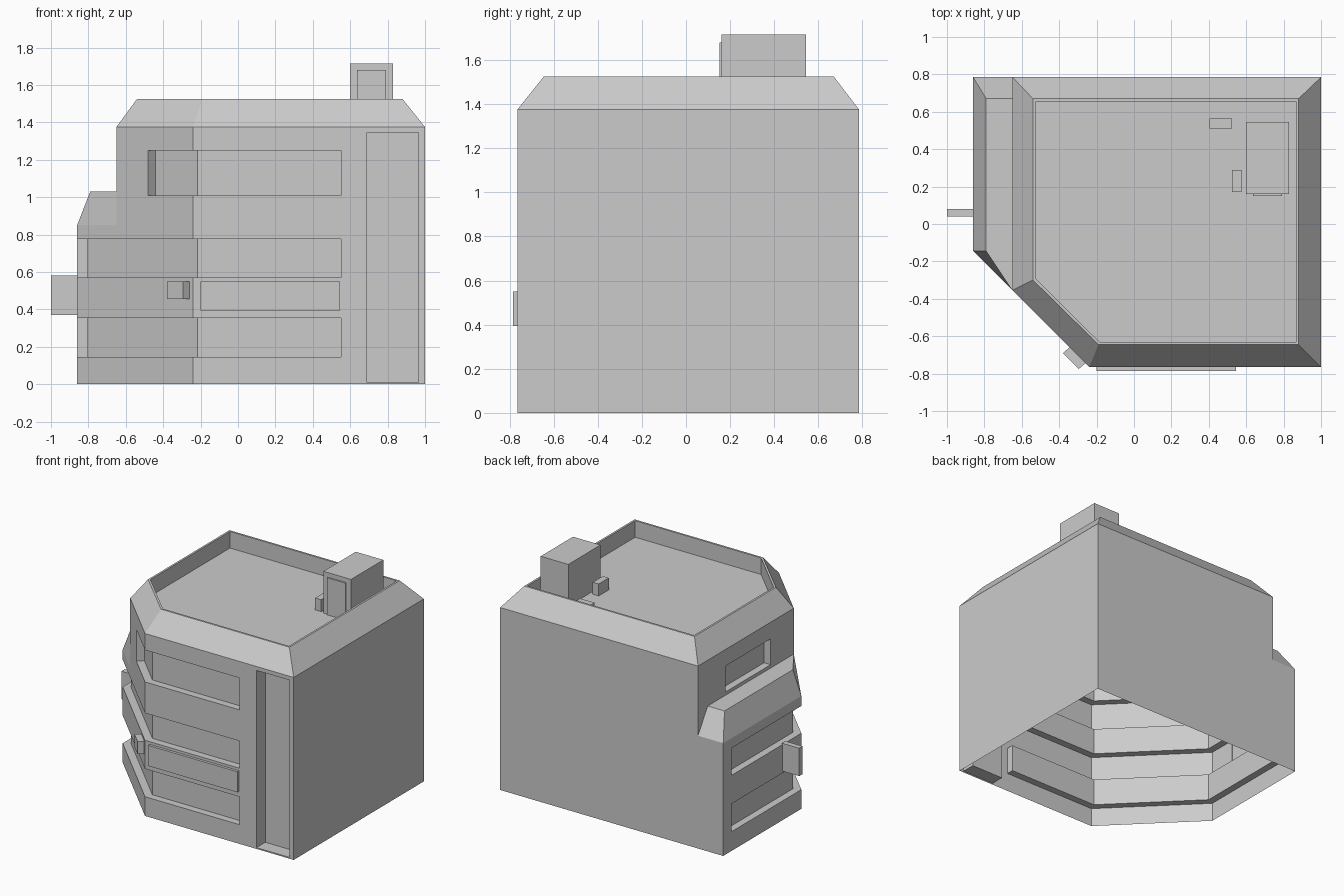
import bpy, bmesh

cube = bpy.data.objects.get("Cube")
if cube:
    bpy.data.objects.remove(cube, do_unlink=True)

grey = bpy.data.materials.new("light_grey")
grey.use_nodes = True
grey.diffuse_color = (0.6, 0.6, 0.6, 1)
grey.node_tree.nodes["Principled BSDF"].inputs["Base Color"].default_value = grey.diffuse_color


def loft(name, rings):
    """Closed solid through plan outlines, each given as (z, points)."""
    bm = bmesh.new()
    loops = [[bm.verts.new((x, y, z)) for x, y in pts] for z, pts in rings]
    n = len(loops[0])
    for low, high in zip(loops, loops[1:]):
        for i in range(n):
            j = (i + 1) % n
            bm.faces.new((low[i], low[j], high[j], high[i]))
    bm.faces.new(loops[0][::-1])
    bm.faces.new(loops[-1])
    bmesh.ops.recalc_face_normals(bm, faces=bm.faces)
    mesh = bpy.data.meshes.new(name)
    bm.to_mesh(mesh)
    bm.free()
    mesh.materials.append(grey)
    obj = bpy.data.objects.new(name, mesh)
    bpy.context.collection.objects.link(obj)
    return obj


def prism(name, pts, z0, z1):
    return loft(name, [(z0, pts), (z1, pts)])


def box(name, x0, x1, y0, y1, z0, z1):
    return prism(name, [(x0, y0), (x1, y0), (x1, y1), (x0, y1)], z0, z1)


def combine(target, tool, operation):
    tool.hide_render = True
    mod = target.modifiers.new("combine", "BOOLEAN")
    mod.operation, mod.object, mod.solver = operation, tool, "EXACT"
    bpy.context.view_layer.objects.active = target
    bpy.ops.object.modifier_apply(modifier=mod.name)
    bpy.data.objects.remove(tool, do_unlink=True)


FRONT, BACK, ROOF = -0.765, 0.785, 1.40

# Main block with sloped eaves and a sunken roof
wall = [(1, BACK), (-0.65, BACK), (-0.65, -0.355), (-0.24, FRONT), (1, FRONT)]
rim = [(0.88, 0.67), (-0.54, 0.67), (-0.54, -0.30), (-0.19, -0.645), (0.88, -0.645)]
inner = [(0.865, 0.655), (-0.525, 0.655), (-0.525, -0.293), (-0.185, -0.63), (0.865, -0.63)]
building = loft("building", [(0, wall), (1.375, wall), (1.525, rim), (1.525, inner), (ROOF, inner)])

# Lower side wing with a sloped top
base = [(-0.5, BACK), (-0.86, BACK), (-0.86, -0.145), (-0.65, -0.355), (-0.5, -0.355)]
top = [(-0.5, 0.67), (-0.79, 0.67), (-0.79, -0.145), (-0.65, -0.355), (-0.5, -0.355)]
wing = loft("wing", [(0, base), (0.85, base), (1.03, top)])
combine(building, wing, "UNION")

# Window bands that wrap around the chamfered corner
front_part = [(-0.4, -1.0), (0.55, -1.0), (0.55, -0.71), (-0.217, -0.71)]
low_band = front_part + [(-0.805, -0.122), (-0.805, 0.685), (-1.1, 0.685), (-1.1, -0.3)]
high_band = front_part + [(-0.441, -0.486), (-0.68, -0.725)]
for outline, z0, z1 in ((low_band, 0.145, 0.355), (low_band, 0.57, 0.775), (high_band, 1.01, 1.25)):
    combine(building, prism("band_cutter", outline, z0, z1), "DIFFERENCE")

# Upper side window and tall entrance slot
combine(building, box("window_cutter", -0.76, -0.595, -0.08, 0.46, 1.055, 1.25), "DIFFERENCE")
combine(building, box("slot_cutter", 0.69, 0.965, -1, -0.66, 0.01, 1.345), "DIFFERENCE")

# The building is an open shell underneath
bm = bmesh.new()
bm.from_mesh(building.data)
under = [f for f in bm.faces if f.calc_center_median().z < 0.002]
bmesh.ops.delete(bm, geom=under, context="FACES")
bm.to_mesh(building.data)
bm.free()

# Sign boards on the walls
box("front_sign", -0.2, 0.545, -0.785, FRONT, 0.395, 0.55)
box("side_sign", -1, -0.855, 0.04, 0.08, 0.37, 0.58)
prism("corner_sign", [(-0.38, -0.69), (-0.295, -0.775), (-0.26, -0.745), (-0.345, -0.66)], 0.455, 0.55)

# Roof hut, its door and two vents
box("roof_hut", 0.6, 0.83, 0.16, 0.545, ROOF, 1.715)
box("roof_door", 0.635, 0.79, 0.151, 0.16, ROOF, 1.68)
box("back_vent", 0.405, 0.525, 0.51, 0.565, ROOF, 1.465)
box("side_vent", 0.525, 0.575, 0.17, 0.29, ROOF, 1.49)
